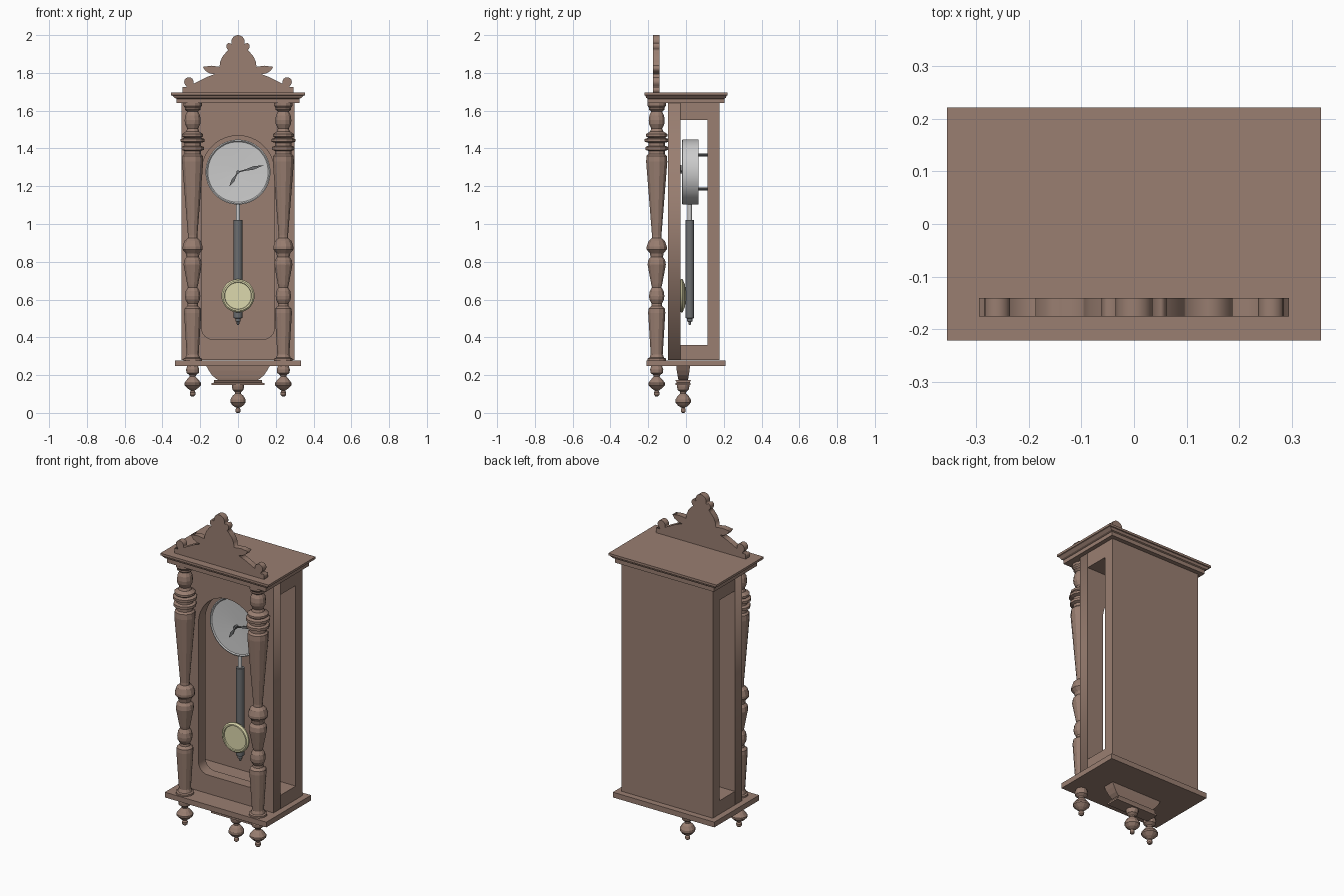
import bpy, bmesh, math
from mathutils import Matrix, Vector

if "Cube" in bpy.data.objects:
    bpy.data.objects.remove(bpy.data.objects["Cube"])


def material(name, rgb):
    m = bpy.data.materials.new(name)
    m.diffuse_color = (*rgb, 1)
    m.use_nodes = True
    m.node_tree.nodes["Principled BSDF"].inputs["Base Color"].default_value = m.diffuse_color
    return m


WOOD = material("wood", (0.32, 0.21, 0.165))
STEEL = material("dark_steel", (0.15, 0.155, 0.16))
BRASS = material("pale_brass", (0.72, 0.69, 0.42))
WHITE = material("dial_white", (0.8, 0.8, 0.78))


def finish(bm, name, mat):
    bmesh.ops.recalc_face_normals(bm, faces=bm.faces)
    me = bpy.data.meshes.new(name)
    bm.to_mesh(me)
    bm.free()
    me.materials.append(mat)
    ob = bpy.data.objects.new(name, me)
    bpy.context.collection.objects.link(ob)
    return ob


def smooth(ob):
    bpy.ops.object.select_all(action='DESELECT')
    ob.select_set(True)
    bpy.context.view_layer.objects.active = ob
    bpy.ops.object.shade_smooth_by_angle(angle=math.radians(35))


def loft(name, sections, mat=WOOD):
    """Stack of rectangles: (z, half_x, y0, y1)."""
    bm = bmesh.new()
    rings = [[bm.verts.new(p) for p in ((-x, a, z), (x, a, z), (x, b, z), (-x, b, z))]
             for z, x, a, b in sections]
    for r, s in zip(rings, rings[1:]):
        for i in range(4):
            j = (i + 1) % 4
            bm.faces.new((r[i], r[j], s[j], s[i]))
    bm.faces.new(rings[0])
    bm.faces.new(rings[-1])
    return finish(bm, name, mat)


def lathe(name, profile, centre, segs=12, mat=WOOD, along_y=False):
    """Turned part: (radius, height), spun about z or about y."""
    bm = bmesh.new()
    rings = []
    for r, h in profile:
        angles = [math.tau * (i + 0.5) / segs for i in range(segs)]
        rings.append([bm.verts.new((r * math.cos(a), r * math.sin(a), h)) for a in angles])
    for r, s in zip(rings, rings[1:]):
        for i in range(segs):
            j = (i + 1) % segs
            bm.faces.new((r[i], r[j], s[j], s[i]))
    bm.faces.new(rings[0])
    bm.faces.new(rings[-1])
    if along_y:
        bm.transform(Matrix.Rotation(math.radians(-90), 4, 'X'))
    bm.transform(Matrix.Translation(Vector(centre)))
    return finish(bm, name, mat)


def plate(name, outlines, y0, y1, mat=WOOD):
    """Flat board in x-z, later outlines are holes, thick from y0 to y1."""
    cu = bpy.data.curves.new(name, 'CURVE')
    cu.dimensions, cu.fill_mode, cu.extrude = '2D', 'BOTH', (y1 - y0) / 2
    for pts in outlines:
        sp = cu.splines.new('POLY')
        sp.points.add(len(pts) - 1)
        for p, (x, z) in zip(sp.points, pts):
            p.co = (x, z, 0, 1)
        sp.use_cyclic_u = True
    tmp = bpy.data.objects.new(name + "_curve", cu)
    bpy.context.collection.objects.link(tmp)
    bpy.context.view_layer.update()
    me = bpy.data.meshes.new_from_object(tmp)
    bpy.data.objects.remove(tmp)
    bm = bmesh.new()
    bm.from_mesh(me)
    bmesh.ops.remove_doubles(bm, verts=bm.verts, dist=1e-5)
    bm.transform(Matrix.Translation((0, (y0 + y1) / 2, 0)) @ Matrix.Rotation(math.pi / 2, 4, 'X'))
    return finish(bm, name, mat)


def arc(cx, cz, r, a0, a1, n):
    return [(cx + r * math.cos(math.radians(a0 + (a1 - a0) * i / n)),
             cz + r * math.sin(math.radians(a0 + (a1 - a0) * i / n))) for i in range(n + 1)]


def mirrored(half):
    return half + [(-x, z) for x, z in reversed(half) if x > 1e-6]


# Case: arched front, solid back, floor and head blocks leaving open sides
opening = (arc(0, 1.275, 0.193, 0, 180, 24) + arc(-0.133, 0.45, 0.06, 180, 270, 6)
           + arc(0.133, 0.45, 0.06, 270, 360, 6))
plate("front_panel", [[(-.3, .28), (.3, .28), (.3, 1.64), (-.3, 1.64)], opening], -0.095, -0.03)
loft("back_panel", [(.28, .3, .113, .177), (1.64, .3, .113, .177)])
loft("case_floor", [(.28, .3, -.03, .113), (.36, .3, -.03, .113)])
loft("case_head", [(1.55, .3, -.03, .113), (1.64, .3, -.03, .113)])

# Base board and stepped cornice
loft("base_board", [(.247, .333, -.21, .21), (.278, .333, -.21, .21)])
loft("cornice", [(z, x, -y, y) for z, x, y in (
    (1.64, .325, .203), (1.663, .325, .203), (1.667, .335, .21),
    (1.68, .347, .216), (1.682, .355, .221), (1.695, .355, .221))])

# Carved crest
crest = (arc(0, 1.965, .035, 90, -20, 6) + arc(.04, 1.94, .022, 60, -60, 5)
         + [(.064, 1.908), (.083, 1.885), (.094, 1.86), (.098, 1.832), (.14, 1.838),
            (.187, 1.832), (.172, 1.81), (.15, 1.797), (.125, 1.793), (.17, 1.776), (.236, 1.742)]
         + arc(.26, 1.752, .025, 190, -55, 9)
         + [(.27, 1.724), (.294, 1.724), (.294, 1.695)])
plate("crest", [mirrored(crest)], -.176, -.14)

# Turned columns and the drop finials below them
column = [(.05, .278), (.05, .288), (.04, .292), (.033, .31), (.047, .53), (.045, .552),
          (.03, .565), (.028, .578), (.04, .6), (.042, .62), (.038, .645), (.026, .665),
          (.03, .68), (.05, .785), (.046, .81), (.034, .825), (.038, .845), (.055, .865),
          (.055, .88), (.045, .91), (.027, .925), (.026, .94), (.058, 1.33), (.056, 1.36),
          (.046, 1.37), (.046, 1.387), (.062, 1.393), (.062, 1.408), (.046, 1.414),
          (.046, 1.43), (.066, 1.436), (.066, 1.45), (.046, 1.456), (.058, 1.464),
          (.058, 1.476), (.036, 1.49), (.03, 1.505), (.042, 1.53), (.044, 1.55), (.04, 1.575),
          (.03, 1.595), (.042, 1.605), (.042, 1.615), (.05, 1.625), (.05, 1.64)]
drop = [(.008, .088), (.015, .095), (.016, .108), (.01, .117), (.028, .13), (.046, .148),
        (.046, .158), (.03, .178), (.016, .192), (.018, .2), (.034, .212), (.036, .23), (.03, .247)]
for side, s in (("left", -1), ("right", 1)):
    lathe(f"{side}_column", column, (s * .24, -.155, 0))
    lathe(f"{side}_drop_finial", drop, (s * .24, -.155, 0))

# Centre bracket with its moulded shelf and finial
loft("centre_bracket", [(z, x, -.015 - d, -.015 + d) for z, x, d in (
    (.247, .167, .036), (.225, .155, .034), (.2, .138, .03), (.182, .118, .027), (.172, .1, .024))])
loft("bracket_shelf", [(z, x, -.015 - d, -.015 + d) for z, x, d in (
    (.148, .14, .04), (.158, .14, .04), (.16, .128, .034), (.175, .128, .042))])
lathe("centre_finial", [(.006, 0), (.013, .006), (.013, .02), (.009, .027), (.028, .038),
                        (.042, .055), (.042, .07), (.03, .09), (.016, .102), (.016, .11),
                        (.03, .122), (.034, .14), (.034, .15)], (0, -.015, 0))

# Dial drum, shallow dish face, and its mounting pegs
ZC = 1.275
smooth(lathe("dial", [(.004, -.008), (.16, -.016), (.166, -.021), (.172, -.019), (.172, .065),
                      (.004, .065)], (0, 0, ZC), 40, WHITE, True))
for x in (-.09, .09):
    for z in (-.09, .09):
        smooth(lathe("dial_peg", [(.008, .06), (.008, .115)], (x, 0, ZC + z), 10, STEEL, True))


# Hands and hub
def hand(name, dx, dz, w, y):
    d, n = Vector((dx, dz)), Vector((-dz, dx)).normalized()
    half = ((0, .3), (.3, .45), (.6, 1), (1, .08))
    pts = [d * t + n * w * k for t, k in half] + [d * t - n * w * k for t, k in reversed(half)]
    plate(name, [[(p.x, p.y + ZC) for p in pts]], y, y + .004, STEEL)


hand("minute_hand", .135, .036, .009, -.028)
hand("hour_hand", -.045, -.075, .009, -.022)
smooth(lathe("hand_hub", [(.009, -.034), (.009, -.005)], (0, 0, ZC), 12, STEEL, True))

# Pendulum
smooth(lathe("pendulum_stem", [(.011, 1.01), (.011, 1.12)], (0, .02, 0), 16, WHITE))
smooth(lathe("pendulum_rod", [(.004, .465), (.007, .47), (.007, .482), (.014, .484), (.014, .5),
                              (.023, .502), (.023, 1.02)], (0, .02, 0), 20, STEEL))
smooth(lathe("pendulum_bob", [(.07, -.027), (.072, -.034), (.08, -.034), (.088, -.026),
                              (.088, -.018), (.06, -.006), (.02, 0)], (0, 0, .62), 32, BRASS, True))
